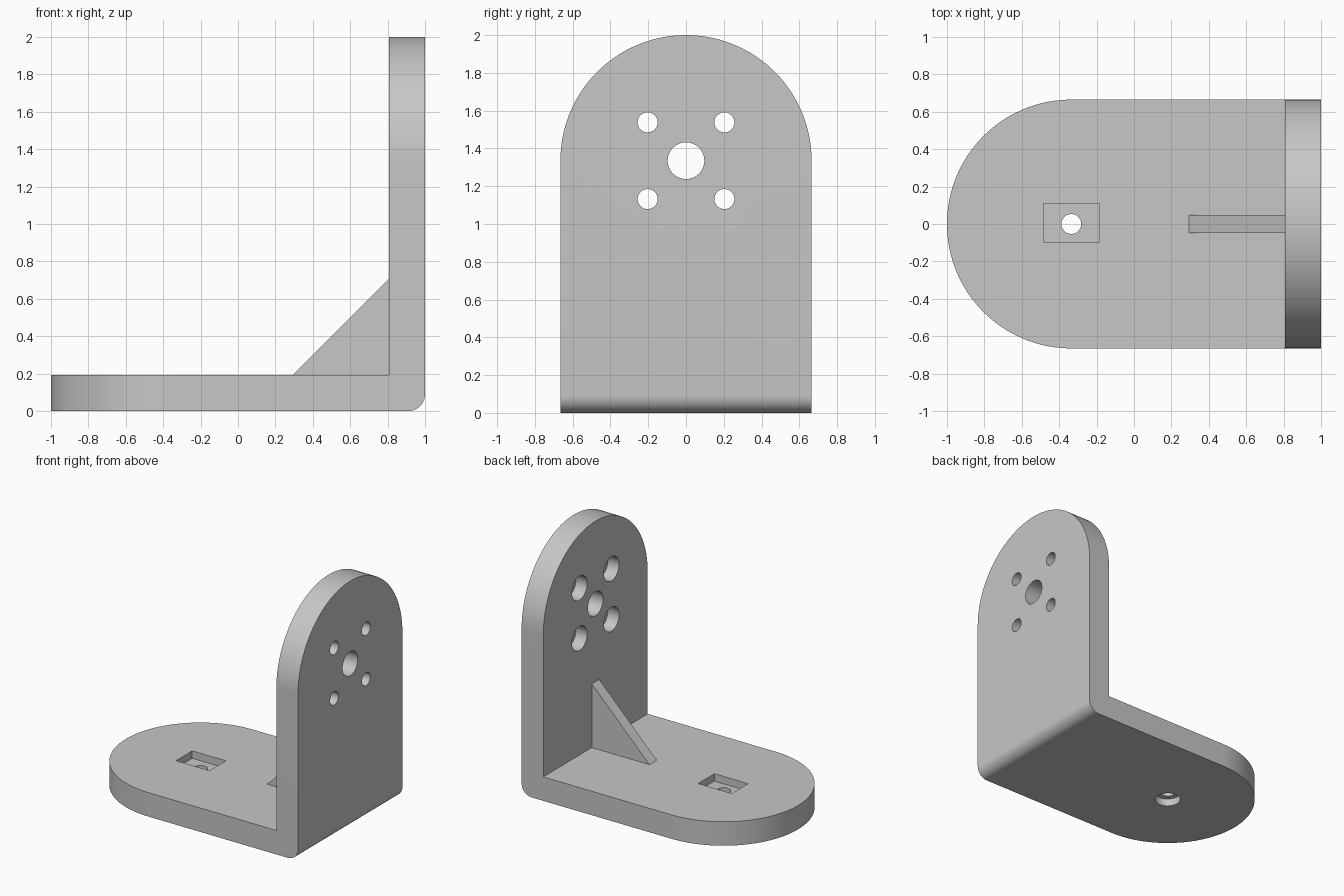
import bpy, bmesh, math
from mathutils import Vector

cube = bpy.data.objects.get("Cube")
if cube:
    bpy.data.objects.remove(cube, do_unlink=True)

T = 0.193           # plate thickness
R = 0.665           # half width and end radius
C = 1 - R           # distance of the rounded end's centre
INNER = 1 - T       # inner face of the upright
SMALL, LARGE = 0.053, 0.097

grey = bpy.data.materials.new("plain_grey")
grey.use_nodes = True
colour = (0.57, 0.57, 0.57, 1)
grey.diffuse_color = colour
grey.node_tree.nodes["Principled BSDF"].inputs["Base Color"].default_value = colour

# Each plane maps profile coordinates (u, v) and depth d to x, y, z
PLANES = {
    "xz": lambda u, v, d: (u, d, v),
    "xy": lambda u, v, d: (u, v, d),
    "yz": lambda u, v, d: (d, u, v),
}


def arc(cu, cv, r, start, end, n):
    angles = [math.radians(start + (end - start) * i / n) for i in range(n + 1)]
    return [(cu + r * math.cos(a), cv + r * math.sin(a)) for a in angles]


def prism(name, points, plane, d0, d1):
    place = PLANES[plane]
    bm = bmesh.new()
    face = bm.faces.new([bm.verts.new(place(u, v, d0)) for u, v in points])
    new = bmesh.ops.extrude_face_region(bm, geom=[face])["geom"]
    shift = Vector(place(0, 0, d1 - d0))
    bmesh.ops.translate(bm, vec=shift, verts=[g for g in new if isinstance(g, bmesh.types.BMVert)])
    bmesh.ops.recalc_face_normals(bm, faces=bm.faces)
    mesh = bpy.data.meshes.new(name)
    bm.to_mesh(mesh)
    bm.free()
    mesh.materials.append(grey)
    obj = bpy.data.objects.new(name, mesh)
    bpy.context.collection.objects.link(obj)
    return obj


def hole(u, v, r, plane, d0, d1):
    return prism("hole_cutter", arc(u, v, r, 0, 360, 48)[:-1], plane, d0, d1)


def combine(target, tool, operation):
    mod = target.modifiers.new(operation.lower(), "BOOLEAN")
    mod.operation = operation
    mod.solver = "EXACT"
    mod.object = tool
    bpy.context.view_layer.objects.active = target
    bpy.ops.object.modifier_apply(modifier=mod.name)
    bpy.data.objects.remove(tool, do_unlink=True)


# L-shaped side profile with a rounded outer corner
corner = 0.09
profile = [(-1.2, 0)] + arc(1 - corner, corner, corner, -90, 0, 16)
profile += [(1, 2.2), (INNER, 2.2), (INNER, T), (-1.2, T)]
bracket = prism("angle_bracket", profile, "xz", -0.8, 0.8)

# Round the free ends of the base and the upright
base_outline = arc(-C, 0, R, 90, 270, 96) + [(1.2, -R), (1.2, R)]
combine(bracket, prism("base_outline", base_outline, "xy", -0.2, 2.3), "INTERSECT")
upright_outline = arc(0, 2 - R, R, 0, 180, 96) + [(-R, -0.2), (R, -0.2)]
combine(bracket, prism("upright_outline", upright_outline, "yz", -1.3, 1.3), "INTERSECT")

# Triangular stiffening rib, sunk slightly into both plates
sink = 0.02
foot = 0.293
rib = [(foot - sink, T - sink), (INNER + sink, T - sink),
       (INNER + sink, T + INNER + sink - foot)]
combine(bracket, prism("rib", rib, "xz", -0.047, 0.047), "UNION")

# Centre hole and four counterbored screw holes in the upright
mid = 2 - R
cutters = [hole(0, mid, LARGE, "yz", 0.7, 1.1)]
for sy in (-1, 1):
    for sz in (-1, 1):
        y, z = sy * 0.203, mid + sz * 0.203
        cutters.append(hole(y, z, SMALL, "yz", 0.7, 1.1))
        cutters.append(hole(y, z, LARGE, "yz", 0.7, INNER + 0.1))

# Base screw hole, with a rectangular pocket above and a counterbore below
cutters.append(hole(-C, 0, SMALL, "xy", -0.1, 0.3))
cutters.append(hole(-C, 0, LARGE, "xy", -0.1, 0.06))
pocket = [(-0.485, -0.097), (-0.185, -0.097), (-0.185, 0.11), (-0.485, 0.11)]
cutters.append(prism("pocket_cutter", pocket, "xy", T - 0.06, 0.3))
for cutter in cutters:
    combine(bracket, cutter, "DIFFERENCE")

# Smooth the curved walls, keep the edges crisp
bpy.ops.object.select_all(action="DESELECT")
bracket.select_set(True)
bpy.context.view_layer.objects.active = bracket
bpy.ops.object.shade_smooth_by_angle(angle=math.radians(30))
